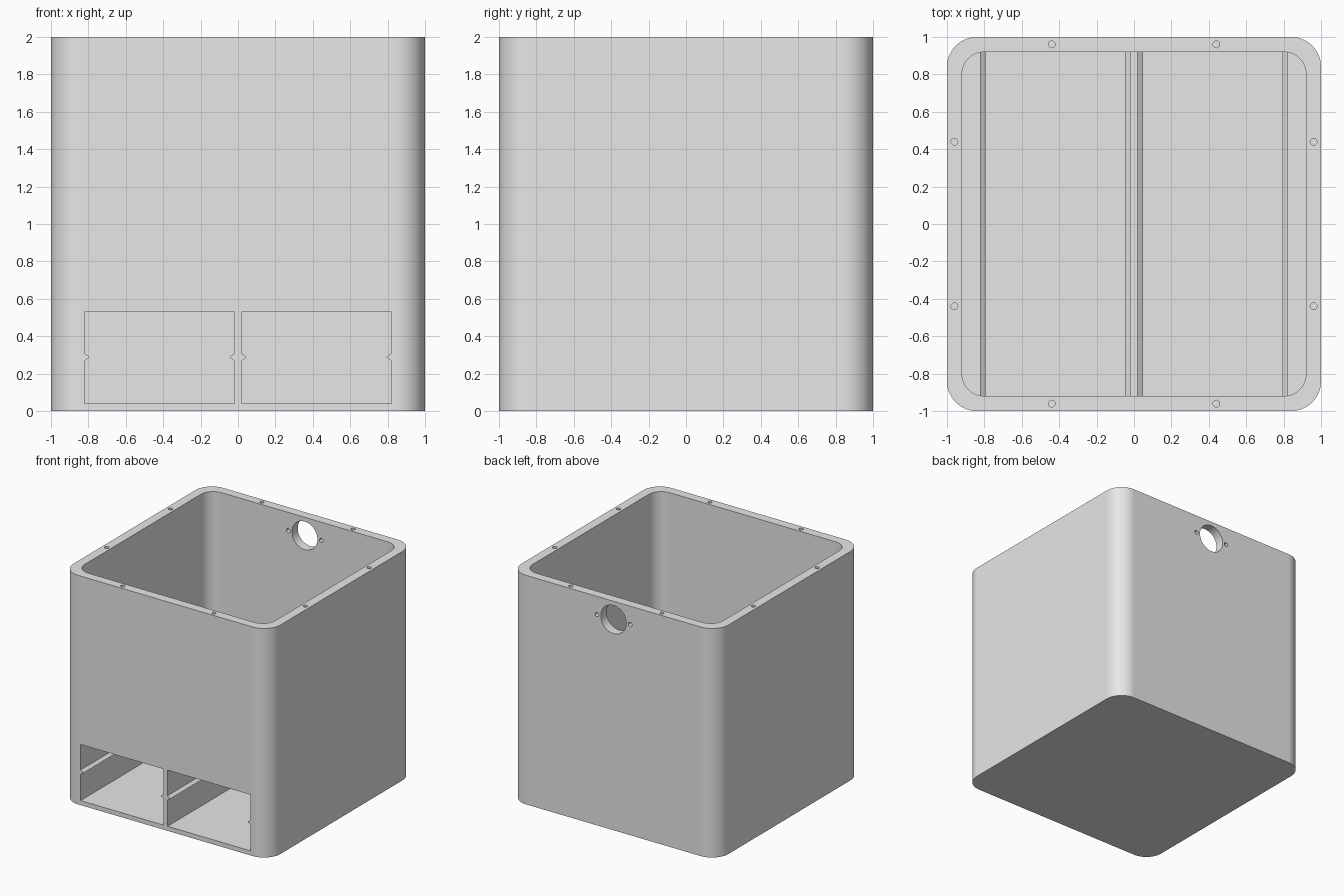
import bpy
import bmesh
import math
from mathutils import Vector

cube = bpy.data.objects.get("Cube")
if cube:
    bpy.data.objects.remove(cube, do_unlink=True)

grey = bpy.data.materials.new("plain grey")
grey.use_nodes = True
grey.diffuse_color = (0.8, 0.8, 0.8, 1)
grey.node_tree.nodes["Principled BSDF"].inputs["Base Color"].default_value = (0.8, 0.8, 0.8, 1)

WALL = 0.92      # inner face of the walls
FLOOR = 0.04
BAY_TOP = 0.53   # top of the two front bays


def prism(name, points, direction):
    """Solid made by sweeping a closed outline along a direction."""
    bm = bmesh.new()
    face = bm.faces.new([bm.verts.new(p) for p in points])
    swept = bmesh.ops.extrude_face_region(bm, geom=[face])
    verts = [g for g in swept["geom"] if isinstance(g, bmesh.types.BMVert)]
    bmesh.ops.translate(bm, vec=Vector(direction), verts=verts)
    bmesh.ops.recalc_face_normals(bm, faces=bm.faces[:])
    mesh = bpy.data.meshes.new(name)
    bm.to_mesh(mesh)
    bm.free()
    mesh.materials.append(grey)
    obj = bpy.data.objects.new(name, mesh)
    bpy.context.collection.objects.link(obj)
    return obj


def rounded_square(half, radius, z, steps=14):
    points = []
    for corner, (sx, sy) in enumerate([(1, 1), (-1, 1), (-1, -1), (1, -1)]):
        for i in range(steps + 1):
            a = (corner + i / steps) * math.pi / 2
            points.append((sx * (half - radius) + radius * math.cos(a),
                           sy * (half - radius) + radius * math.sin(a), z))
    return points


def circle(radius, steps):
    return [(radius * math.cos(2 * math.pi * i / steps),
             radius * math.sin(2 * math.pi * i / steps)) for i in range(steps)]


def cut(target, cutter):
    cutter.hide_render = True
    mod = target.modifiers.new("cut", 'BOOLEAN')
    mod.operation = 'DIFFERENCE'
    mod.solver = 'EXACT'
    mod.object = cutter
    bpy.context.view_layer.objects.active = target
    bpy.ops.object.modifier_apply(modifier=mod.name)
    bpy.data.objects.remove(cutter, do_unlink=True)


# Rounded outer body, hollowed from above down to the top of the bays
box = prism("open_box", rounded_square(1, 0.16, 0), (0, 0, 2))
cut(box, prism("cavity", rounded_square(WALL, 0.12, BAY_TOP - 0.001), (0, 0, 2)))

# Two front bays, each leaving a pointed guide rail on both side walls
rail_z, rail_h, rail_w = 0.288, 0.02, 0.027
for side in (-1, 1):
    near, far = 0.02, 0.82
    outline = [(near, FLOOR), (far, FLOOR),
               (far, rail_z - rail_h), (far - rail_w, rail_z), (far, rail_z + rail_h),
               (far, BAY_TOP), (near, BAY_TOP),
               (near, rail_z + rail_h), (near + rail_w, rail_z), (near, rail_z - rail_h)]
    cut(box, prism("bay", [(side * x, -1.1, z) for x, z in outline], (0, 1.1 + WALL, 0)))

# Round port in the back wall with a fixing hole on either side
for x0, radius, steps in ((0, 0.123, 48), (-0.16, 0.018, 20), (0.16, 0.018, 20)):
    ring = [(x0 + x, 0.8, 1.84 + z) for x, z in circle(radius, steps)]
    cut(box, prism("port", ring, (0, 0.4, 0)))

# Blind screw holes around the rim
for a in (-0.44, 0.44):
    for b in (-0.96, 0.96):
        for cx, cy in ((a, b), (b, a)):
            ring = [(cx + x, cy + y, 1.8) for x, y in circle(0.018, 20)]
            cut(box, prism("screw_hole", ring, (0, 0, 0.4)))

# Smooth the rounded corners and keep the flat faces flat
bpy.ops.object.select_all(action='DESELECT')
box.select_set(True)
bpy.context.view_layer.objects.active = box
bpy.ops.object.shade_smooth_by_angle(angle=math.radians(30))
weighted = box.modifiers.new("flat faces", 'WEIGHTED_NORMAL')
weighted.keep_sharp = True
